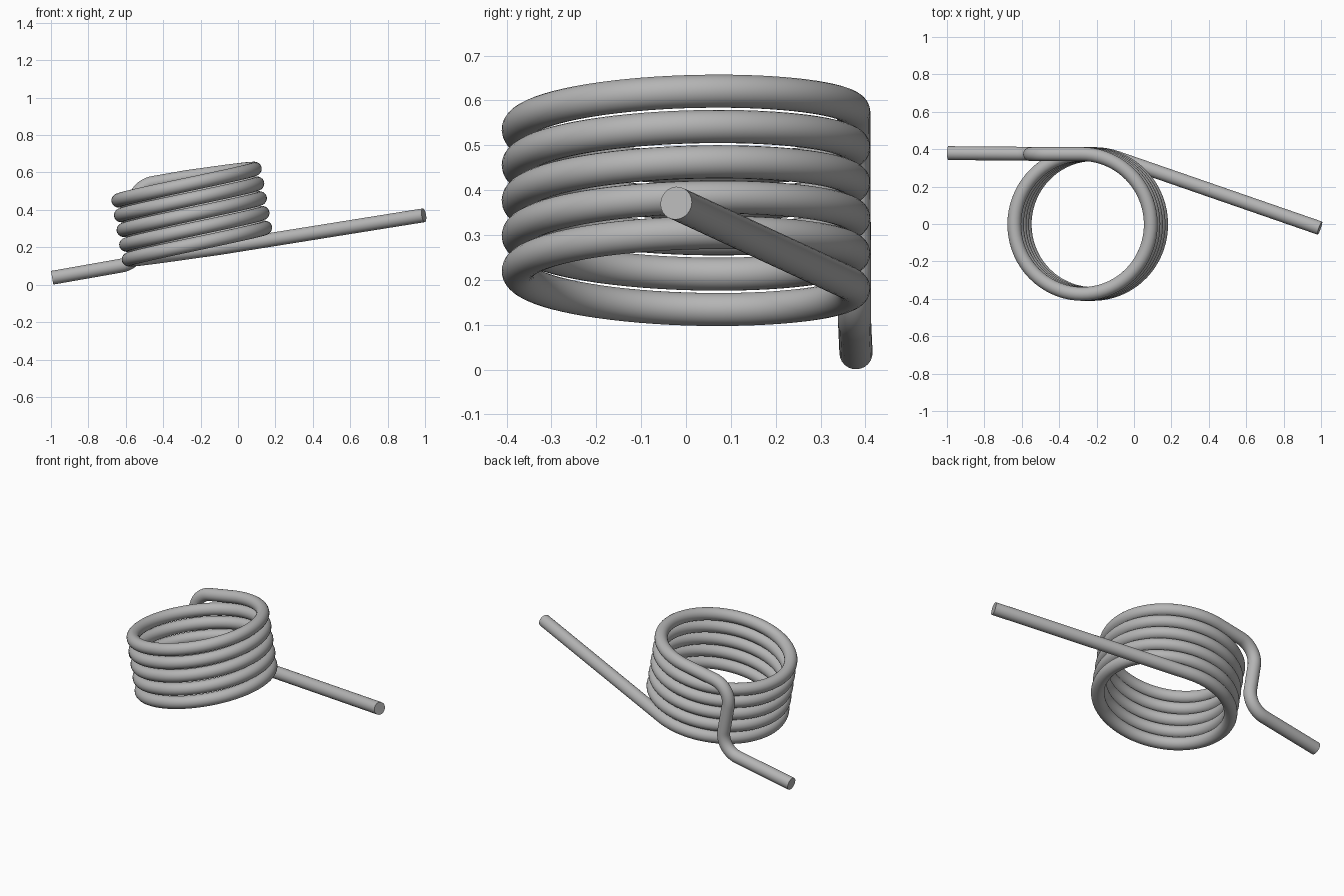
import bpy
from math import sin, cos, pi, radians
from mathutils import Vector

cube = bpy.data.objects.get("Cube")
if cube:
    bpy.data.objects.remove(cube, do_unlink=True)

WIRE = 0.037      # wire radius
COIL = 0.374      # coil centreline radius
PITCH = 0.08      # rise per turn
AXIS_X = -0.178   # coil axis, in the untilted frame
BASE = 0.2345     # height of the lowest turn at its -x side
TILT = radians(10)
BEND = 0.12       # radius of the two bends in the short leg
DROP_X = -0.475   # where the short leg drops beside the coil
LEG_Z = 0.209     # height of the short leg

steel = bpy.data.materials.new("steel grey")
steel.use_nodes = True
grey = (0.46, 0.46, 0.46, 1)
steel.diffuse_color = grey
steel.node_tree.nodes["Principled BSDF"].inputs["Base Color"].default_value = grey


def helix(degrees):
    a = radians(degrees)
    rise = PITCH * (degrees - 180) / 360
    return Vector((AXIS_X + COIL * cos(a), COIL * sin(a), BASE + rise))


def bend(cx, y, cz, start, end, steps=14):
    """Arc in a vertical plane, from start to end in degrees."""
    arc = []
    for i in range(steps + 1):
        a = radians(start + (end - start) * i / steps)
        arc.append(Vector((cx + BEND * cos(a), y, cz + BEND * sin(a))))
    return arc


# Long straight leg, tangent to the coil, then the five turns
path = [Vector((1.043, -0.022, 0.193))]
first, last, count = 71, 1890, 364
path += [helix(first + (last - first) * i / count) for i in range(count + 1)]

# Short leg: run off the top turn, drop beside the coil, run out
top_z = path[-1].z
path += bend(DROP_X + BEND, COIL, top_z - BEND, 90, 180)
path += bend(DROP_X - BEND, COIL + 0.002, LEG_Z + BEND, 0, -90)
path.append(Vector((-0.972, 0.379, LEG_Z)))

# Sweep a round section along the path
curve = bpy.data.curves.new("spring_path", "CURVE")
curve.dimensions = "3D"
curve.bevel_depth = WIRE
curve.bevel_resolution = 10
curve.use_fill_caps = True
spline = curve.splines.new("POLY")
spline.points.add(len(path) - 1)
for point, co in zip(spline.points, path):
    point.co = (*co, 1)
curve.materials.append(steel)

spring = bpy.data.objects.new("coil_spring", curve)
bpy.context.collection.objects.link(spring)
spring.rotation_euler.y = -TILT

# Turn into a mesh, smooth along the wire and sharp at its cut ends
bpy.ops.object.select_all(action="DESELECT")
spring.select_set(True)
bpy.context.view_layer.objects.active = spring
bpy.ops.object.convert(target="MESH")
bpy.ops.object.transform_apply(location=False, rotation=True, scale=False)
bpy.ops.object.shade_smooth_by_angle(angle=radians(40))
